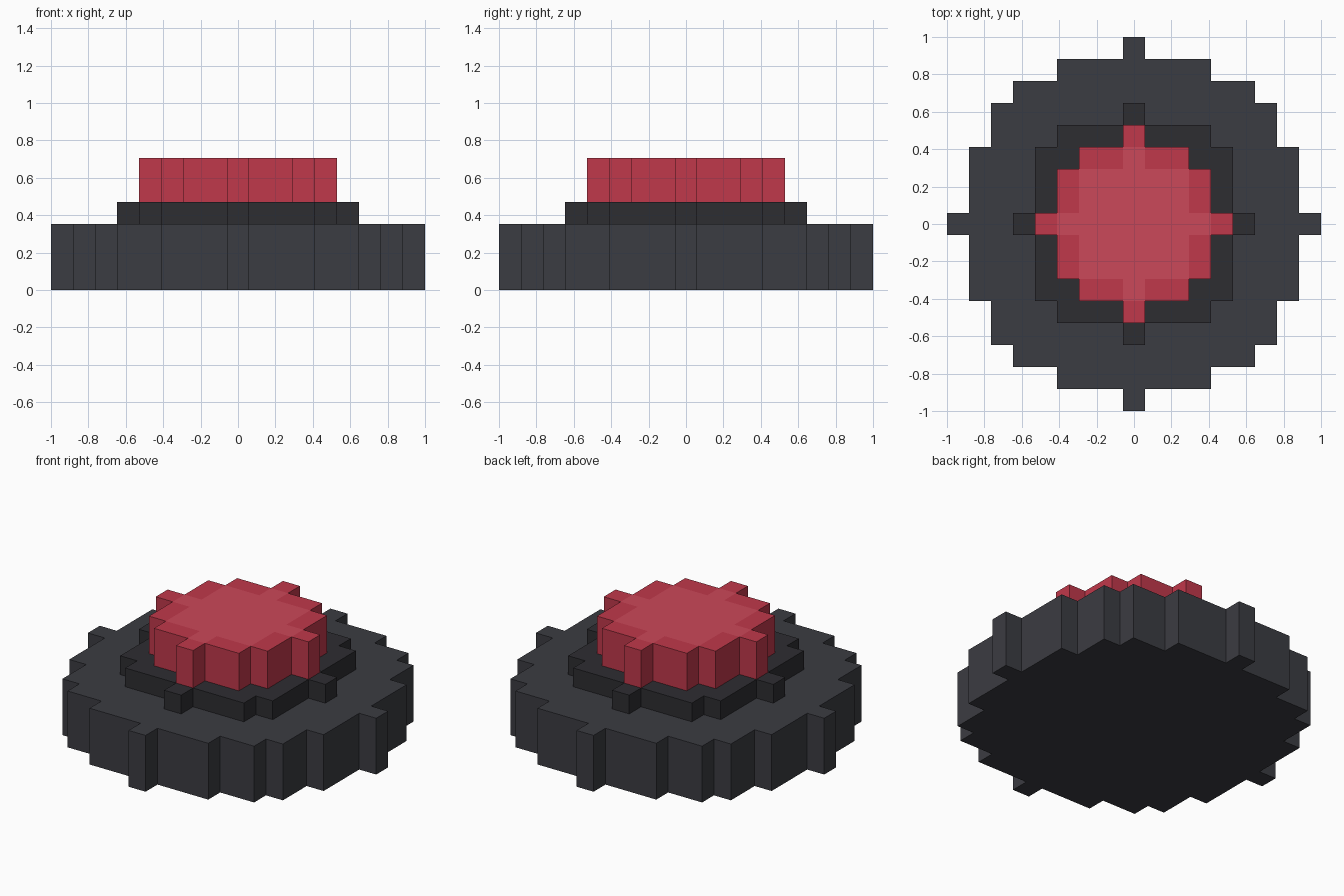
import bpy, bmesh
from math import radians
from mathutils import Vector

if "Cube" in bpy.data.objects:
    bpy.data.objects.remove(bpy.data.objects["Cube"])

U = 2 / 17  # edge of one block


def material(name, rgb):
    m = bpy.data.materials.new(name)
    m.diffuse_color = (*rgb, 1)
    m.use_nodes = True
    m.node_tree.nodes["Principled BSDF"].inputs["Base Color"].default_value = m.diffuse_color
    return m


def block_disc(name, radius, layer, layers, mat, inset=None):
    """Stepped disc of square blocks; inset = (radius, material) on the top."""
    bm = bmesh.new()
    span = range(-radius, radius + 1)
    for i in span:
        for j in span:
            if i * i + j * j <= radius * radius:
                bm.faces.new([bm.verts.new(((i + a) * U, (j + b) * U, layer * U))
                              for a, b in ((-.5, -.5), (.5, -.5), (.5, .5), (-.5, .5))])
    bmesh.ops.remove_doubles(bm, verts=bm.verts, dist=U / 100)

    # Raise a closed solid from the footprint
    bottom = list(bm.faces)
    out = bmesh.ops.extrude_face_region(bm, geom=bottom, use_keep_orig=True)
    top = [g for g in out["geom"] if isinstance(g, bmesh.types.BMVert)]
    bmesh.ops.translate(bm, verts=top, vec=Vector((0, 0, layers * U)))
    bmesh.ops.recalc_face_normals(bm, faces=bm.faces)

    if inset:
        for f in bm.faces:
            c = f.calc_center_median() / U
            if f.normal.z > .5 and round(c.x) ** 2 + round(c.y) ** 2 <= inset[0] ** 2:
                f.material_index = 1
    else:
        bmesh.ops.dissolve_limit(bm, angle_limit=radians(1), verts=bm.verts, edges=bm.edges)

    mesh = bpy.data.meshes.new(name)
    bm.to_mesh(mesh)
    bm.free()
    mesh.materials.append(mat)
    if inset:
        mesh.materials.append(inset[1])
    obj = bpy.data.objects.new(name, mesh)
    bpy.context.collection.objects.link(obj)
    return obj


charcoal = material("charcoal", (.044, .045, .054))
dark = material("dark_charcoal", (.027, .026, .031))
red = material("red", (.53, .04, .07))
light_red = material("light_red", (.60, .065, .10))

# Wide base, collar, and push button with a lighter centre
block_disc("base", 8, 0, 3, charcoal)
block_disc("collar", 5, 3, 1, dark)
block_disc("button", 4, 4, 2, red, inset=(3, light_red))
